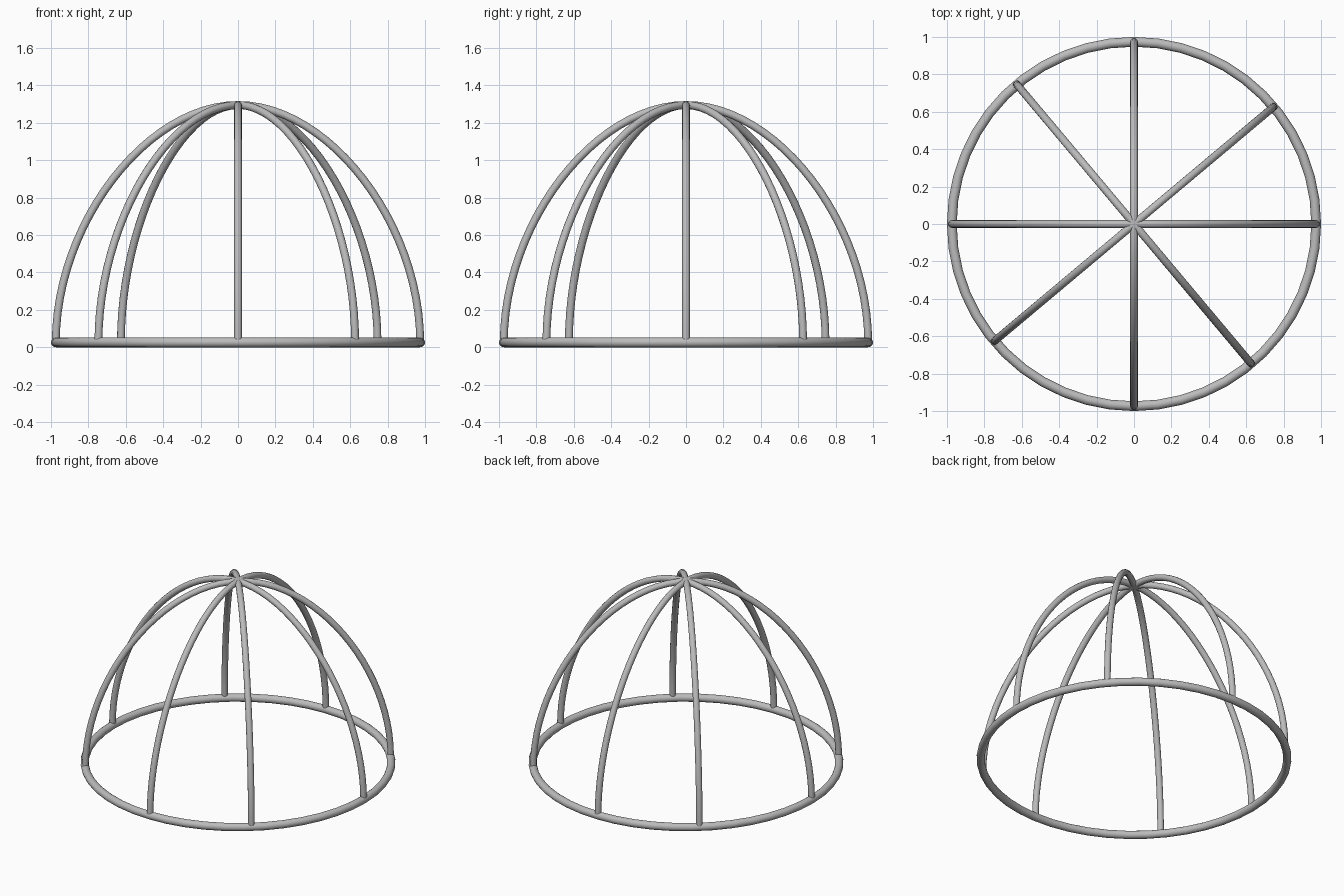
import bpy
from math import sin, cos, pi, radians

cube = bpy.data.objects.get("Cube")
if cube:
    bpy.data.objects.remove(cube, do_unlink=True)

RING_R, RING_TUBE = 0.974, 0.026
RIB_TUBE, APEX = 0.021, 1.295
FULLNESS = 0.5  # handle length of the arch profile

# Single grey material
grey = bpy.data.materials.new("plain_grey")
grey.use_nodes = True
colour = (0.5, 0.5, 0.5, 1)
grey.diffuse_color = colour
grey.node_tree.nodes["Principled BSDF"].inputs["Base Color"].default_value = colour


def finish(obj, name):
    obj.name = name
    obj.data.name = name
    obj.data.materials.clear()
    obj.data.materials.append(grey)
    bpy.ops.object.select_all(action='DESELECT')
    obj.select_set(True)
    bpy.context.view_layer.objects.active = obj
    if obj.type == 'CURVE':
        bpy.ops.object.convert(target='MESH')
    bpy.ops.object.shade_smooth_by_angle(angle=radians(50))


# Base ring
bpy.ops.mesh.primitive_torus_add(major_radius=RING_R, minor_radius=RING_TUBE,
                                 major_segments=48, minor_segments=16,
                                 location=(0, 0, RING_TUBE))
finish(bpy.context.object, "base_ring")


# Smooth arch over the top, from one side of the ring to the other
def arch(name, degrees):
    curve = bpy.data.curves.new(name, 'CURVE')
    curve.dimensions = '3D'
    curve.resolution_u = 24
    curve.bevel_depth = RIB_TUBE
    curve.bevel_resolution = 4
    curve.use_fill_caps = True
    spline = curve.splines.new('BEZIER')
    spline.bezier_points.add(2)
    a = radians(degrees)

    def at(r, z):
        return (r * cos(a), r * sin(a), z)

    rise = (APEX - RING_TUBE) * FULLNESS
    for point, side in zip(spline.bezier_points, (-1, 0, 1)):
        point.handle_left_type = point.handle_right_type = 'FREE'
        if side:
            point.co = at(side * RING_R, RING_TUBE)
            point.handle_left = at(side * RING_R, RING_TUBE + rise * -side)
            point.handle_right = at(side * RING_R, RING_TUBE + rise * -side)
            if side > 0:
                point.handle_left = at(RING_R, RING_TUBE + rise)
        else:
            point.co = at(0, APEX)
            point.handle_left = at(-RING_R * FULLNESS, APEX)
            point.handle_right = at(RING_R * FULLNESS, APEX)
    obj = bpy.data.objects.new(name, curve)
    bpy.context.collection.objects.link(obj)
    finish(obj, name)


# Four crossing arches
for number, angle in enumerate((0, 40, 90, 130), 1):
    arch(f"arch_{number}", angle)
